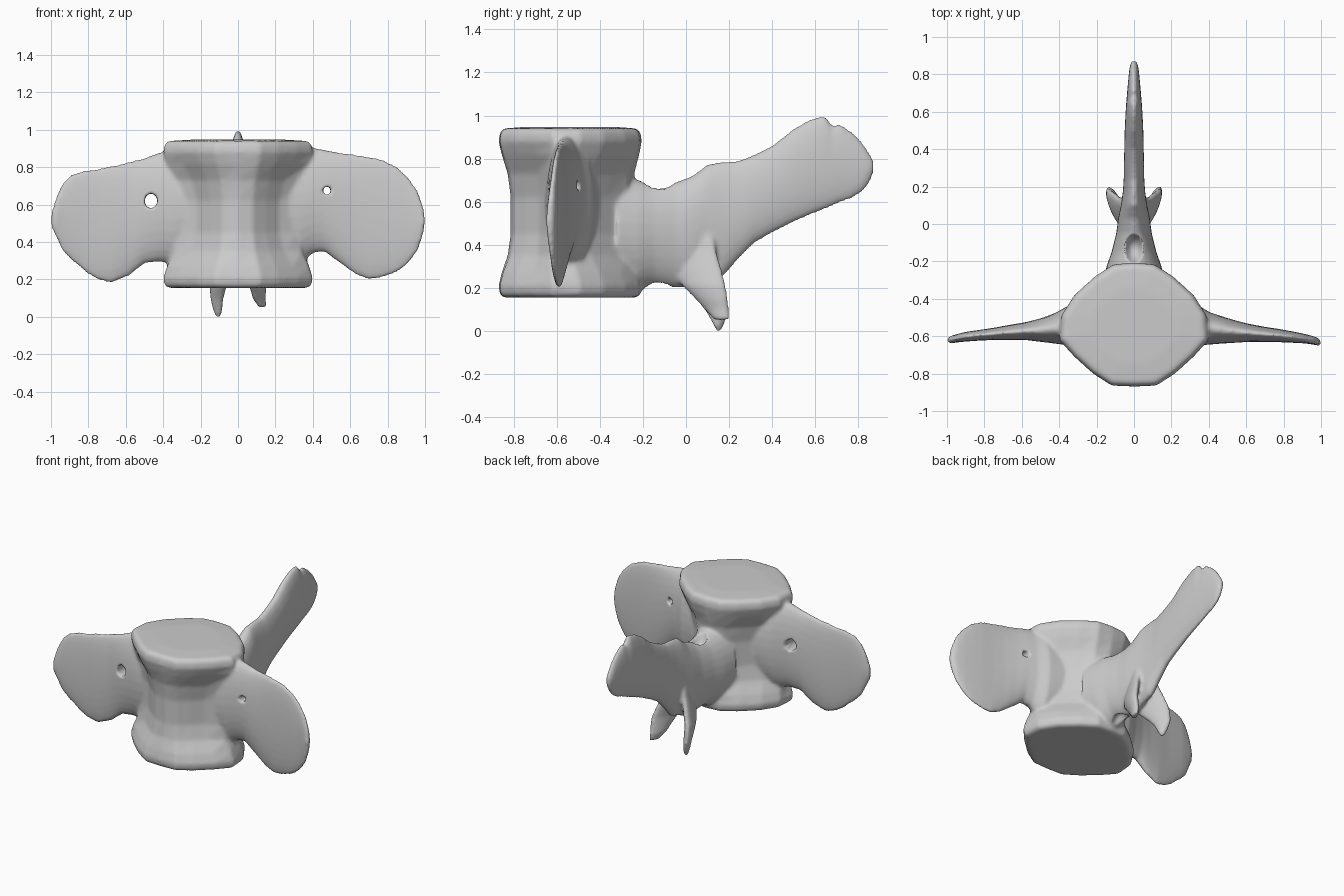
import bpy, bmesh
from math import sin, cos, pi

if "Cube" in bpy.data.objects:
    bpy.data.objects.remove(bpy.data.objects["Cube"])

def skin(name, rings):
    """Closed tube through rings of equal point count."""
    bm = bmesh.new()
    vs = [[bm.verts.new(p) for p in r] for r in rings]
    n = len(vs[0])
    for a, b in zip(vs, vs[1:]):
        for i in range(n):
            j = (i + 1) % n
            bm.faces.new((a[i], a[j], b[j], b[i]))
    bm.faces.new(vs[0][::-1])
    bm.faces.new(vs[-1])
    bmesh.ops.recalc_face_normals(bm, faces=bm.faces)
    me = bpy.data.meshes.new(name)
    bm.to_mesh(me)
    bm.free()
    ob = bpy.data.objects.new(name, me)
    bpy.context.collection.objects.link(ob)
    return ob

def loft(name, stations, place, shear=0, n=28):
    """Elliptical sections: (t, a_low, a_high, b_low, b_high)."""
    rings = []
    for t, a0, a1, b0, b1 in stations:
        ring = []
        for i in range(n):
            c, s = cos(2 * pi * i / n), sin(2 * pi * i / n)
            # blunter ends along a, lens shape along b
            db = (b1 - b0) / 2 * s
            a = (a0 + a1) / 2 + (a1 - a0) / 2 * c + shear * db
            ring.append(place(t, a, (b0 + b1) / 2 + db))
        rings.append(ring)
    return skin(name, rings)

# Centrum: angular end outline blending to a keeled waist
END = [(0, -.87), (.12, -.865), (.22, -.80), (.32, -.71), (.40, -.62),
       (.39, -.49), (.32, -.38), (.21, -.28), (.11, -.215), (0, -.205)]
MID = [(0, -.815), (.08, -.80), (.15, -.745), (.22, -.68), (.32, -.63),
       (.34, -.55), (.28, -.46), (.19, -.37), (.10, -.28), (0, -.25)]
LEVELS = [(.155, 0, .93), (.17, 0, .985), (.21, 0, 1), (.27, .25, 1), (.35, .75, 1),
          (.45, 1, 1), (.62, 1, 1), (.73, .75, 1), (.82, .25, 1), (.88, 0, 1),
          (.92, 0, .985), (.94, 0, .93), (.948, 0, .6)]
rings = []
for z, w, s in LEVELS:
    half = [((e[0] * (1 - w) + m[0] * w) * s, -.54 + (e[1] * (1 - w) + m[1] * w + .54) * s)
            for e, m in zip(END, MID)]
    full = half + [(-x, y) for x, y in half[-2:0:-1]]
    rings.append([(x, y, z) for x, y in full])
parts = [skin("centrum", rings)]

# Transverse processes: thin wings, (|x|, z bottom, z top, y front, y back)
RIGHT = [(.20, .32, .88, -.66, -.40), (.34, .29, .91, -.65, -.43), (.40, .34, .905, -.645, -.47),
         (.46, .35, .895, -.64, -.49), (.54, .29, .88, -.635, -.515), (.62, .23, .87, -.63, -.535),
         (.70, .195, .86, -.63, -.55), (.78, .21, .84, -.632, -.562), (.85, .235, .805, -.635, -.575),
         (.91, .28, .75, -.638, -.587), (.96, .35, .68, -.645, -.60), (.985, .42, .61, -.65, -.61),
         (1.0, .49, .54, -.65, -.625)]
LEFT = [(.20, .32, .87, -.66, -.40), (.34, .28, .89, -.65, -.43), (.42, .295, .88, -.64, -.475),
        (.50, .285, .85, -.63, -.505), (.58, .22, .83, -.62, -.525), (.67, .18, .81, -.62, -.54),
        (.75, .195, .795, -.62, -.555), (.82, .24, .785, -.623, -.565), (.89, .30, .765, -.628, -.575),
        (.94, .35, .715, -.632, -.587), (.97, .42, .65, -.638, -.595), (1.0, .48, .55, -.638, -.61)]
for name, side, data in (("right_wing", 1, RIGHT), ("left_wing", -1, LEFT)):
    parts.append(loft(name, data, lambda t, a, b, k=side: (k * t, b, a)))

# Neural arch and spinous process: (y, z bottom, z top, x left, x right)
SPINE = [(-.32, .19, .72, .17), (-.22, .185, .70, .145), (-.15, .21, .685, .12), (-.05, .20, .69, .095),
         (.03, .20, .72, .085), (.10, .23, .775, .07), (.17, .25, .785, .06), (.24, .33, .79, .055),
         (.32, .41, .82, .054), (.40, .455, .86, .052), (.50, .505, .94, .05), (.58, .54, .985, .046),
         (.645, .565, 1.0, .042), (.68, .58, .955, .039), (.715, .595, .962, .036), (.77, .615, .925, .031),
         (.82, .645, .875, .026), (.85, .685, .83, .021), (.87, .73, .79, .015)]
parts.append(loft("neural_spine", [(y, a, b, -w, w) for y, a, b, w in SPINE],
                  lambda t, a, b: (b, t, a)))

# Articular prongs: flared blades, (z, |x| inner, |x| outer, y front, y back)
PRONG = [(.46, .01, .06, 0, .12), (.38, .015, .075, -.03, .14), (.29, .03, .10, -.06, .165),
         (.21, .06, .13, -.02, .185), (.15, .075, .14, .04, .195), (.10, .085, .14, .085, .20)]
TIPS = {1: [(.05, .115, .15, .13, .20)],
        -1: [(.05, .085, .135, .115, .185), (.0, .09, .12, .14, .165)]}
for side, name in ((1, "right_prong"), (-1, "left_prong")):
    parts.append(loft(name, PRONG + TIPS[side],
                      lambda t, a, b, k=side: (k * a, b, t), shear=.38))

# Fuse the parts into one bone
bpy.ops.object.select_all(action='DESELECT')
for p in parts:
    p.select_set(True)
bone = parts[0]
bpy.context.view_layer.objects.active = bone
bpy.ops.object.join()
bone.name = "vertebra"
rm = bone.modifiers.new("fuse", 'REMESH')
rm.mode = 'VOXEL'
rm.voxel_size = .011
bpy.ops.object.modifier_apply(modifier="fuse")

# Cutters: wing perforations and the shallow canal mouths
cutters = []
def cut(loc, scale):
    bpy.ops.mesh.primitive_uv_sphere_add(segments=16, ring_count=10, location=loc)
    c = bpy.context.object
    c.name = "cutter"
    c.scale = scale
    c.hide_render = True
    cutters.append(c)

cut((-.465, -.56, .62), (.035, .25, .04))
cut((.475, -.56, .675), (.02, .25, .022))
cut((0, -.13, .70), (.055, .08, .10))
cut((0, -.13, .18), (.05, .07, .08))
bpy.context.view_layer.objects.active = bone
for c in cutters:
    m = bone.modifiers.new("cut", 'BOOLEAN')
    m.operation = 'DIFFERENCE'
    m.object = c
    bpy.ops.object.modifier_apply(modifier="cut")
    bpy.data.objects.remove(c)

# Soften the joints
sm = bone.modifiers.new("soften", 'SMOOTH')
sm.factor = .5
sm.iterations = 7
bpy.ops.object.modifier_apply(modifier="soften")
bone.data.polygons.foreach_set("use_smooth", [True] * len(bone.data.polygons))
bone.data.update()
